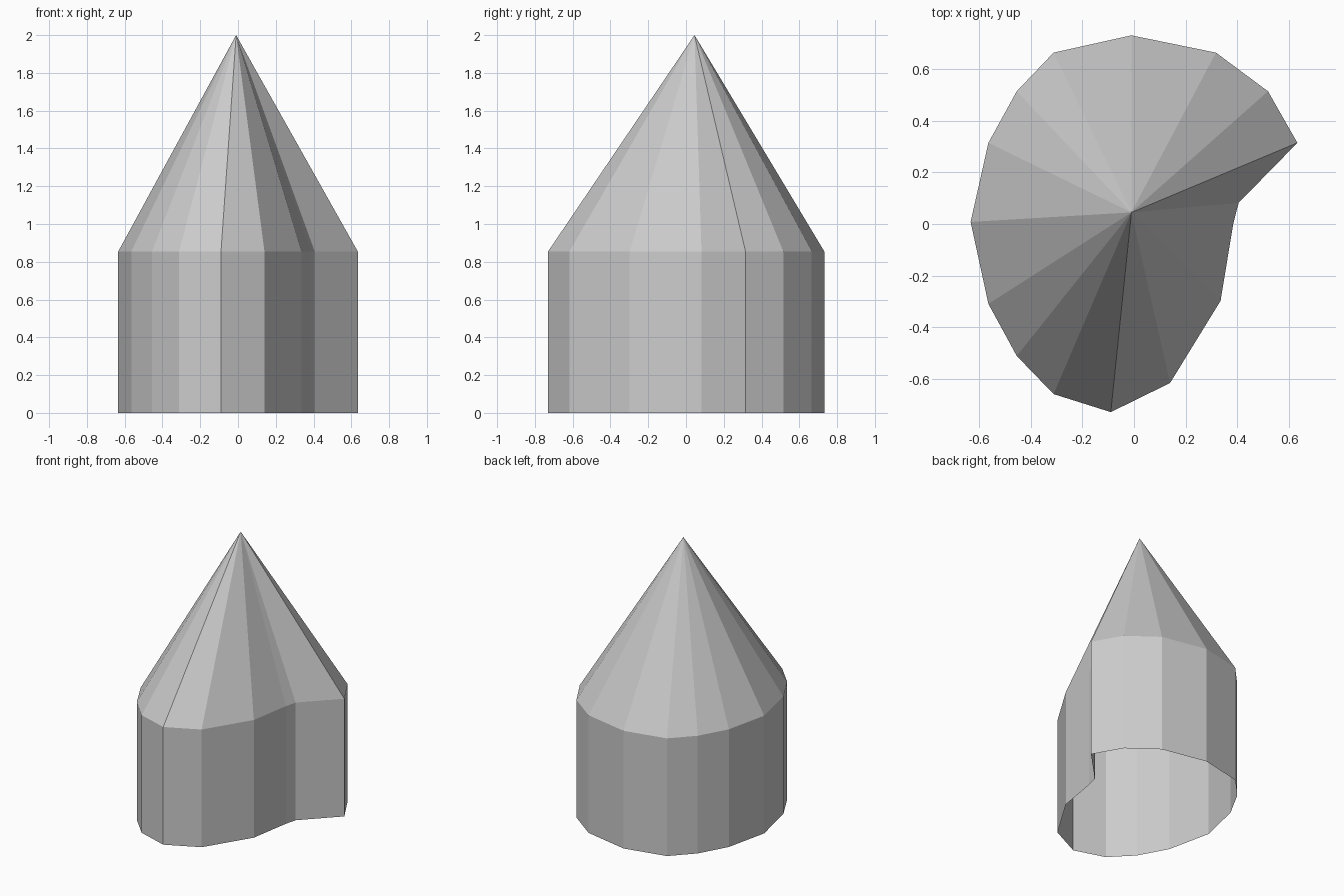
import bpy
import bmesh

if "Cube" in bpy.data.objects:
    bpy.data.objects.remove(bpy.data.objects["Cube"])

EAVE_Z = 0.855
APEX = (-0.01, 0.045, 2.0)

# Plan outline, clockwise from the back, with a notch on the right side
OUTLINE = [
    (-0.01, 0.732), (0.318, 0.665), (0.52, 0.515), (0.634, 0.315),
    (0.406, 0.082), (0.385, 0.0), (0.336, -0.298), (0.14, -0.617),
    (-0.09, -0.73), (-0.312, -0.66), (-0.455, -0.512), (-0.565, -0.31),
    (-0.634, 0.008), (-0.565, 0.315), (-0.455, 0.515), (-0.312, 0.665),
]


def make_shell(name, build):
    bm = bmesh.new()
    build(bm)
    mesh = bpy.data.meshes.new(name)
    bm.to_mesh(mesh)
    bm.free()
    obj = bpy.data.objects.new(name, mesh)
    bpy.context.collection.objects.link(obj)
    return obj


def ring(bm, z):
    return [bm.verts.new((x, y, z)) for x, y in OUTLINE]


# Upright wall, open underneath
def wall(bm):
    low, high = ring(bm, 0.0), ring(bm, EAVE_Z)
    for i in range(len(low)):
        bm.faces.new((low[i - 1], high[i - 1], high[i], low[i]))


# Pointed roof fanning from the eave to the apex
def roof(bm):
    eave, tip = ring(bm, EAVE_Z), bm.verts.new(APEX)
    for i in range(len(eave)):
        bm.faces.new((eave[i - 1], tip, eave[i]))


make_shell("tower_wall", wall)
make_shell("pointed_roof", roof)
